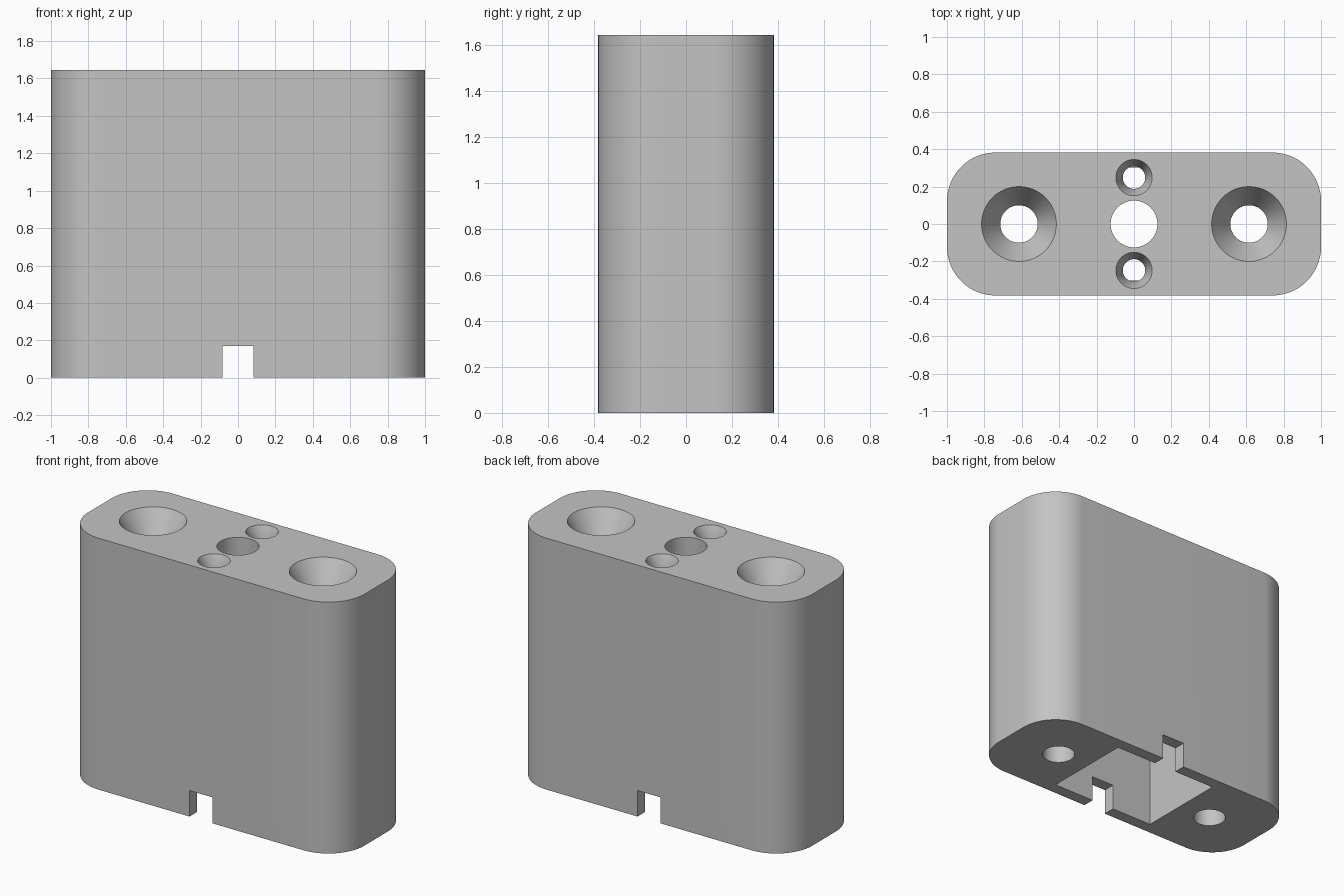
import bpy, bmesh, math

if "Cube" in bpy.data.objects:
    bpy.data.objects.remove(bpy.data.objects["Cube"])

HEIGHT = 1.645
HALF_X, HALF_Y, RADIUS = 1.0, 0.382, 0.26
POCKET_TOP = 0.85

grey = bpy.data.materials.new("plain_grey")
grey.diffuse_color = (0.55, 0.55, 0.55, 1)
grey.use_nodes = True
grey.node_tree.nodes["Principled BSDF"].inputs["Base Color"].default_value = grey.diffuse_color


def make_object(name, bm):
    bmesh.ops.recalc_face_normals(bm, faces=bm.faces)
    mesh = bpy.data.meshes.new(name)
    bm.to_mesh(mesh)
    bm.free()
    mesh.materials.append(grey)
    obj = bpy.data.objects.new(name, mesh)
    bpy.context.collection.objects.link(obj)
    return obj


def lathe(name, x, y, profile, sides=64):
    """Closed turned solid from (radius, z) pairs, bottom to top."""
    bm = bmesh.new()
    rings = []
    for r, z in profile:
        rings.append([bm.verts.new((x + r * math.cos(2 * math.pi * i / sides),
                                    y + r * math.sin(2 * math.pi * i / sides), z))
                      for i in range(sides)])
    for a, b in zip(rings, rings[1:]):
        for i in range(sides):
            j = (i + 1) % sides
            bm.faces.new((a[i], a[j], b[j], b[i]))
    bm.faces.new(rings[0])
    bm.faces.new(rings[-1])
    return make_object(name, bm)


def box(name, hx, hy, z0, z1):
    bm = bmesh.new()
    bmesh.ops.create_cube(bm, size=1)
    for v in bm.verts:
        v.co = (v.co.x * 2 * hx, v.co.y * 2 * hy, z1 if v.co.z > 0 else z0)
    return make_object(name, bm)


def countersunk(name, x, y, shaft, head, depth, bottom):
    """Shaft with a conical head that opens at the top face."""
    over = 0.02
    flare = head + over * (head - shaft) / depth
    return lathe(name, x, y, [(shaft, bottom), (shaft, HEIGHT - depth),
                              (flare, HEIGHT + over)])


# Body: rounded rectangle pulled up
bm = bmesh.new()
outline = []
STEPS = 20
for q, (sx, sy) in enumerate([(1, 1), (-1, 1), (-1, -1), (1, -1)]):
    for i in range(STEPS + 1):
        a = math.pi / 2 * (q + i / STEPS)
        outline.append(bm.verts.new((sx * (HALF_X - RADIUS) + RADIUS * math.cos(a),
                                     sy * (HALF_Y - RADIUS) + RADIUS * math.sin(a), 0)))
base = bm.faces.new(outline)
top = bmesh.ops.extrude_face_region(bm, geom=[base])["geom"]
bmesh.ops.translate(bm, vec=(0, 0, HEIGHT),
                    verts=[g for g in top if isinstance(g, bmesh.types.BMVert)])
if not base.is_valid or len([f for f in bm.faces if len(f.verts) > 4]) < 2:
    bm.faces.new(outline)
body = make_object("block_body", bm)

# Pocket in the underside, cable notch through both long sides
cutters = [box("pocket_cutter", 0.384, 0.303, -0.1, POCKET_TOP),
           box("notch_cutter", 0.083, 0.6, -0.1, 0.17)]

# Mounting screw holes, small screw holes and the plain centre hole
for s in (-1, 1):
    cutters.append(countersunk("mount_hole_cutter", s * 0.615, 0, 0.1, 0.2, 0.17, -0.1))
    cutters.append(countersunk("small_hole_cutter", 0, s * 0.248, 0.06, 0.097, 0.08,
                               POCKET_TOP - 0.02))
cutters.append(lathe("centre_hole_cutter", 0, 0,
                     [(0.125, POCKET_TOP - 0.1), (0.125, HEIGHT + 0.1)]))

# Apply the cuts
bpy.context.view_layer.objects.active = body
body.select_set(True)
for c in cutters:
    mod = body.modifiers.new(c.name, 'BOOLEAN')
    mod.operation = 'DIFFERENCE'
    mod.solver = 'EXACT'
    mod.object = c
    bpy.ops.object.modifier_apply(modifier=mod.name)
for c in cutters:
    bpy.data.objects.remove(c)

bpy.ops.object.select_all(action='DESELECT')
body.select_set(True)
bpy.ops.object.shade_smooth_by_angle(angle=math.radians(25))
